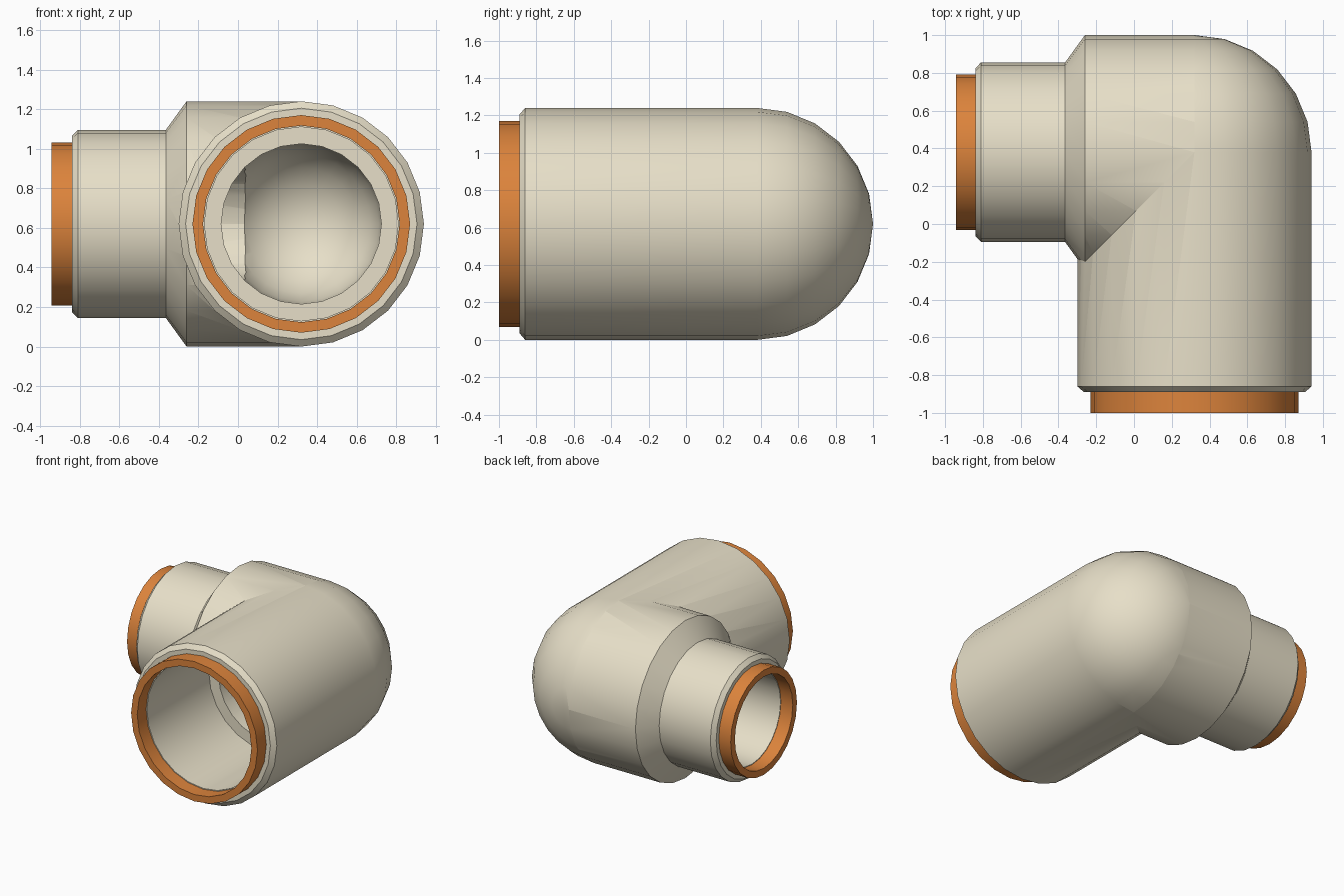
import bpy, bmesh, math
from mathutils import Matrix

if "Cube" in bpy.data.objects:
    bpy.data.objects.remove(bpy.data.objects["Cube"])

SIDES = 24
CENTRE = (0.32, 0.38, 0.62)          # where the two pipe axes meet
FRONT = Matrix.Translation(CENTRE) @ Matrix.Rotation(math.pi / 2, 4, 'X')    # local z -> -y
LEFT = Matrix.Translation(CENTRE) @ Matrix.Rotation(-math.pi / 2, 4, 'Y')    # local z -> -x


def material(name, rgb):
    m = bpy.data.materials.new(name)
    m.diffuse_color = (*rgb, 1)
    m.use_nodes = True
    m.node_tree.nodes["Principled BSDF"].inputs["Base Color"].default_value = m.diffuse_color
    return m


cream = material("cream_plastic", (0.80, 0.74, 0.58))
orange = material("orange_seal", (0.72, 0.23, 0.045))


def lathe(name, profile, matrix, mat, closed=False):
    """Revolve (radius, distance) points around one pipe axis."""
    bm = bmesh.new()
    rings = []
    for r, d in profile:
        if r < 1e-6:
            rings.append([bm.verts.new((0, 0, d))] * SIDES)
        else:
            rings.append([bm.verts.new((r * math.cos(2 * math.pi * i / SIDES),
                                        r * math.sin(2 * math.pi * i / SIDES), d))
                          for i in range(SIDES)])
    pairs = list(zip(rings, rings[1:])) + ([(rings[-1], rings[0])] if closed else [])
    for a, b in pairs:
        for i in range(SIDES):
            j = (i + 1) % SIDES
            bm.faces.new(dict.fromkeys((a[i], a[j], b[j], b[i])))
    if not closed:
        for ring in (rings[0], rings[-1]):
            if ring[0] is not ring[1]:
                bm.faces.new(ring)
    bmesh.ops.recalc_face_normals(bm, faces=bm.faces)
    bm.transform(matrix)
    me = bpy.data.meshes.new(name)
    bm.to_mesh(me)
    bm.free()
    me.materials.append(mat)
    ob = bpy.data.objects.new(name, me)
    bpy.context.collection.objects.link(ob)
    return ob


def dome(r):
    """Half-circle profile from the pole to the equator."""
    return [(r * math.sin(math.radians(a)), -r * math.cos(math.radians(a)))
            for a in range(0, 91, 15)]


def combine(target, tool, operation):
    mod = target.modifiers.new(operation, 'BOOLEAN')
    mod.operation, mod.object, mod.solver = operation, tool, 'EXACT'
    bpy.context.view_layer.objects.active = target
    bpy.ops.object.modifier_apply(modifier=mod.name)
    bpy.data.objects.remove(tool)


def smooth(ob):
    bpy.ops.object.select_all(action='DESELECT')
    ob.select_set(True)
    bpy.context.view_layer.objects.active = ob
    bpy.ops.object.shade_smooth_by_angle(angle=math.radians(30))


# Elbow body: domed main pipe joined to the reduced side branch
body = lathe("elbow_body", dome(0.62) + [(0.62, 1.24), (0.585, 1.27)], FRONT, cream)
branch = lathe("branch", [(0.62, 0), (0.62, 0.58), (0.475, 0.685), (0.475, 1.13),
                          (0.445, 1.16)], LEFT, cream)
combine(body, branch, 'UNION')

# Hollow bores, each with a wider socket at the mouth
main_bore = lathe("main_bore", dome(0.405) + [(0.405, 0.5), (0.49, 0.5), (0.49, 1.4)], FRONT, cream)
combine(body, main_bore, 'DIFFERENCE')
branch_bore = lathe("branch_bore", [(0.285, 0), (0.285, 0.7), (0.355, 0.7), (0.355, 1.4)], LEFT, cream)
combine(body, branch_bore, 'DIFFERENCE')
smooth(body)

# Orange seal rings at both mouths
for name, matrix, inner, outer, start, end in (
        ("main_seal_ring", FRONT, 0.497, 0.55, 1.25, 1.38),
        ("branch_seal_ring", LEFT, 0.36, 0.412, 1.14, 1.263)):
    smooth(lathe(name, [(inner, start), (outer, start), (outer, end), (inner, end)],
                 matrix, orange, closed=True))
